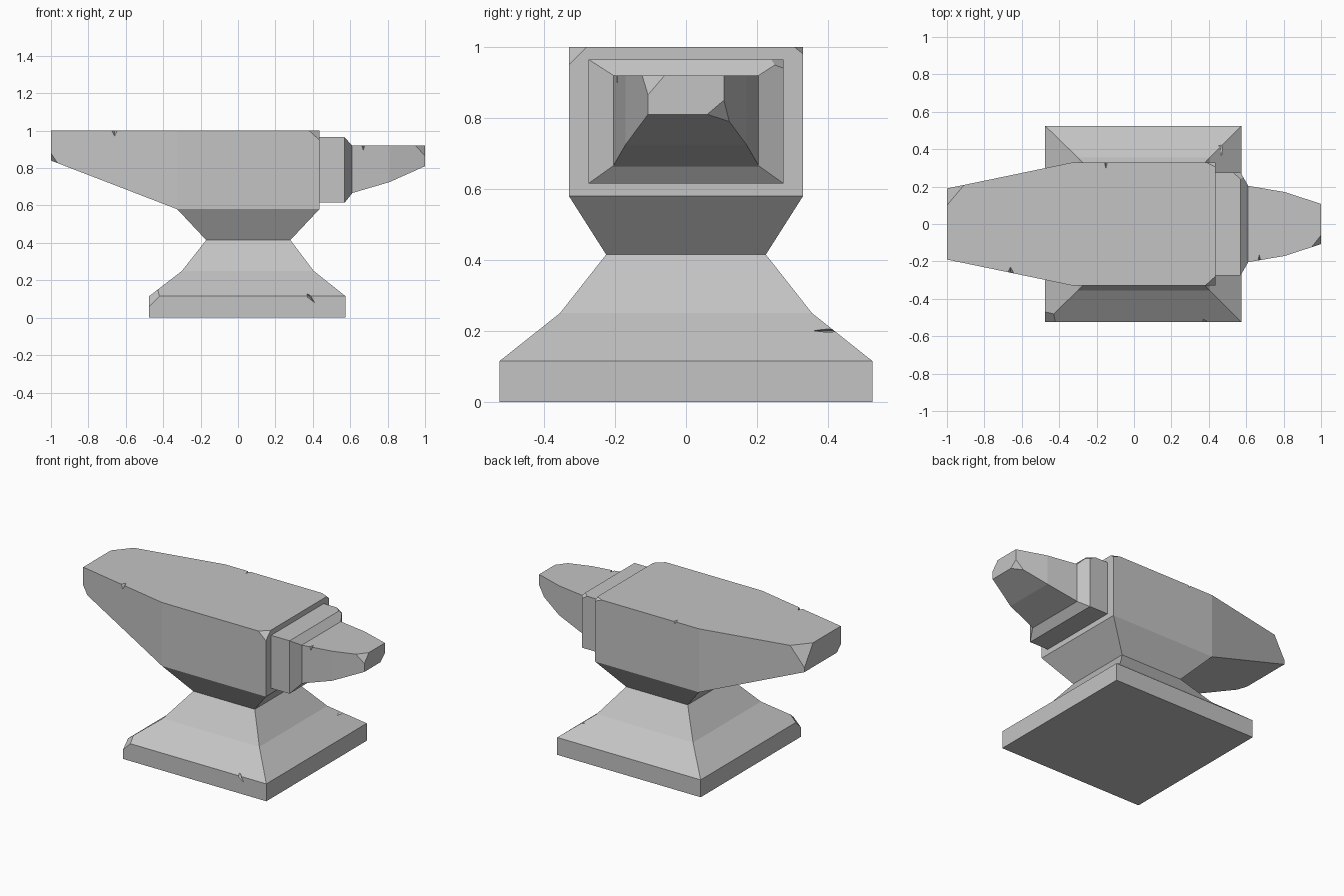
import bpy, bmesh
from mathutils import Vector, Euler

if "Cube" in bpy.data.objects:
    bpy.data.objects.remove(bpy.data.objects["Cube"])

steel = bpy.data.materials.new("grey steel")
steel.use_nodes = True
GREY = (0.55, 0.55, 0.55, 1)
steel.diffuse_color = GREY
steel.node_tree.nodes["Principled BSDF"].inputs["Base Color"].default_value = GREY


def add_object(name, bm):
    bmesh.ops.recalc_face_normals(bm, faces=bm.faces[:])
    mesh = bpy.data.meshes.new(name)
    bm.to_mesh(mesh)
    bm.free()
    mesh.materials.append(steel)
    obj = bpy.data.objects.new(name, mesh)
    bpy.context.collection.objects.link(obj)
    return obj


def loft(name, rings, chips=()):
    """Join four-cornered rings into a solid, then slice off its chipped corners."""
    bm = bmesh.new()
    loops = [[bm.verts.new(p) for p in ring] for ring in rings]
    for a, b in zip(loops, loops[1:]):
        for i in range(4):
            j = (i + 1) % 4
            bm.faces.new((a[i], a[j], b[j], b[i]))
    bm.faces.new(loops[0])
    bm.faces.new(loops[-1])
    centre = sum((v.co for v in bm.verts), Vector()) / len(bm.verts)
    for chip in chips:
        p, q, r = map(Vector, chip)
        normal = (q - p).cross(r - p).normalized()
        if normal.dot(p - centre) < 0:
            normal.negate()
        cut = bmesh.ops.bisect_plane(
            bm, geom=bm.verts[:] + bm.edges[:] + bm.faces[:],
            plane_co=p, plane_no=normal, clear_outer=True)["geom_cut"]
        rim = [e for e in cut if isinstance(e, bmesh.types.BMEdge)]
        bmesh.ops.holes_fill(bm, edges=rim, sides=0)
    return add_object(name, bm)


def level(z, x0, x1, y):
    return [(x0, -y, z), (x1, -y, z), (x1, y, z), (x0, y, z)]


def section(x, y, z0, z1):
    return [(x, -y, z0), (x, y, z0), (x, y, z1), (x, -y, z1)]


def corner(x, y, z, dx, dy, dz):
    """Chip that reaches dx, dy and dz along the three edges of a corner."""
    return (x + dx, y, z), (x, y + dy, z), (x, y, z + dz)


def nick(obj, place, size, turn=(0, 0, 0)):
    """Cut a small diamond-shaped dent into an edge."""
    bm = bmesh.new()
    bmesh.ops.create_uvsphere(bm, u_segments=4, v_segments=2, radius=1)
    for v in bm.verts:
        v.co = Euler(turn).to_matrix() @ (v.co * Vector(size)) + Vector(place)
    cutter = add_object("nick_cutter", bm)
    cutter.hide_render = True
    mod = obj.modifiers.new("nick", "BOOLEAN")
    mod.operation = "DIFFERENCE"
    mod.solver = "EXACT"
    mod.object = cutter
    bpy.context.view_layer.objects.active = obj
    bpy.ops.object.modifier_apply(modifier=mod.name)
    bpy.data.objects.remove(cutter)


# Flared foot
base = loft("base", [
    level(0, -0.475, 0.575, 0.525),
    level(0.115, -0.475, 0.575, 0.525),
    level(0.25, -0.30, 0.405, 0.355),
    level(0.415, -0.17, 0.28, 0.225),
], [corner(-0.475, -0.525, 0.115, 0.055, 0.055, -0.055)])
nick(base, (0.38, -0.525, 0.115), (0.01, 0.025, 0.045), (0, -0.7, 0))
nick(base, (0.465, 0.40, 0.20), (0.025, 0.045, 0.006))

# Neck widening up to the body
loft("waist", [level(0.415, -0.17, 0.28, 0.225),
               level(0.58, -0.325, 0.435, 0.33)])

# Main block with its tapered heel
body = loft("body", [
    section(-1, 0.19, 0.84, 1),
    section(-0.325, 0.33, 0.58, 1),
    section(0.435, 0.33, 0.58, 1),
], [
    ((-0.91, 0.207, 1), (-1, 0.10, 1), (-1, 0.19, 0.87)),
    ((-1, -0.19, 0.88), (-0.965, -0.197, 0.827), (-1, -0.15, 0.84)),
    corner(0.435, -0.33, 1, -0.055, 0.05, -0.05),
    corner(0.435, 0.33, 1, -0.05, -0.025, -0.02),
])
nick(body, (-0.66, -0.26, 1), (0.016, 0.03, 0.03))
nick(body, (-0.15, 0.33, 1), (0.008, 0.035, 0.015))

# Collar between body and horn
loft("collar", [
    section(0.43, 0.275, 0.615, 0.965),
    section(0.57, 0.275, 0.615, 0.965),
    section(0.61, 0.205, 0.665, 0.92),
], [corner(0.57, 0.275, 0.965, -0.04, -0.035, -0.025)])

# Tapered horn with a blunt tip
horn = loft("horn", [
    section(0.605, 0.205, 0.665, 0.92),
    section(0.81, 0.17, 0.725, 0.92),
    section(1, 0.107, 0.81, 0.92),
], [
    ((0.95, -0.123, 0.92), (1, -0.06, 0.92), (1, -0.107, 0.865)),
    ((1, 0.06, 0.81), (1, 0.107, 0.85), (0.955, 0.122, 0.79)),
])
nick(horn, (0.67, -0.195, 0.92), (0.008, 0.03, 0.025))
